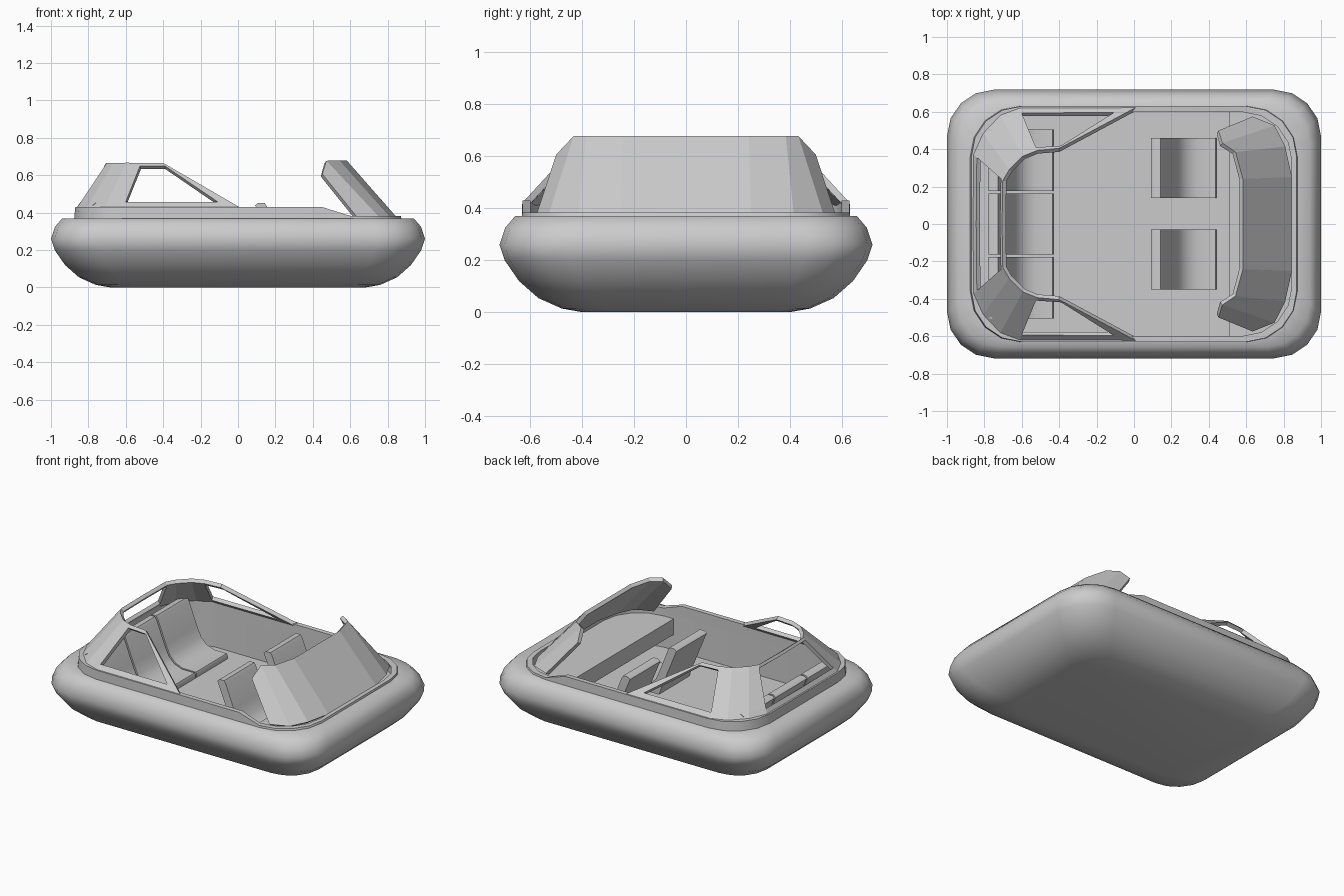
import bpy, bmesh, math
from mathutils import Vector

if "Cube" in bpy.data.objects:
    bpy.data.objects.remove(bpy.data.objects["Cube"])


def make(name, verts, faces, angle=35):
    me = bpy.data.meshes.new(name)
    me.from_pydata([tuple(v) for v in verts], [], faces)
    ob = bpy.data.objects.new(name, me)
    bpy.context.collection.objects.link(ob)
    bm = bmesh.new()
    bm.from_mesh(me)
    bmesh.ops.remove_doubles(bm, verts=bm.verts, dist=1e-4)
    bmesh.ops.recalc_face_normals(bm, faces=bm.faces)
    bm.to_mesh(me)
    bm.free()
    if angle:
        bpy.ops.object.select_all(action='DESELECT')
        ob.select_set(True)
        bpy.context.view_layer.objects.active = ob
        bpy.ops.object.shade_smooth_by_angle(angle=math.radians(angle))
    return ob


def round_rect(hx, hy, r, n=4):
    pts = []
    for k, (sx, sy) in enumerate([(1, 1), (-1, 1), (-1, -1), (1, -1)]):
        for i in range(n + 1):
            a = math.radians(90 * k + 90 * i / n)
            pts.append((sx * (hx - r) + r * math.cos(a), sy * (hy - r) + r * math.sin(a)))
    return pts


def loft(name, loops, caps=True, closed=False, angle=35):
    n = len(loops[0])
    verts = [v for lp in loops for v in lp]
    faces = []
    for j in range(len(loops) if closed else len(loops) - 1):
        a, b = j * n, ((j + 1) % len(loops)) * n
        faces += [(a + i, a + (i + 1) % n, b + (i + 1) % n, b + i) for i in range(n)]
    if caps:
        faces += [tuple(range(n)), tuple(range(len(verts) - n, len(verts)))]
    return make(name, verts, faces, angle)


def at_z(pts, z):
    return [(x, y, z) for x, y in pts]


# Inflated skirt with the sunken cockpit tub
FLOOR = 0.12
section = [(.32, 0), (.24, .014), (.15, .054), (.075, .12), (.02, .2), (0, .26), (.022, .325), (.06, .37)]
loops = [at_z(round_rect(1 - d, .718 - d, .25 - .3 * d), z) for d, z in section]
tub = round_rect(.845, .6, .26)
loops += [at_z(tub, .37), at_z(tub, FLOOR)]
loft("skirt_hull", loops, angle=49)


# Cockpit rim, high at the rear and stepping down in front
def rim_loop(hx, hy, r, low=None):
    p = round_rect(hx, hy, r)
    p = p[:5] + [(.45, hy)] + p[5:15] + [(.45, -hy)] + p[15:]
    return [(x, y, low if low else (.43 if x < .5 else .383)) for x, y in p]


loft("cockpit_rim", [rim_loop(.877, .632, .27, .355), rim_loop(.87, .63, .27),
                     rim_loop(.843, .598, .26), rim_loop(.843, .598, .26, .355)],
     caps=False, closed=True)

# Dashboard shelf across the nose of the tub
arc = round_rect(.843, .598, .26)
nose = [(.51, -.598)] + arc[15:] + arc[:5] + [(.51, .598)]
loft("dashboard", [at_z(nose, .225), at_z(nose, .33)], angle=0)


# Curved shell panels: base/top stations on one side, mirrored in y
def shell(name, stations, cells, thick, angle):
    verts, faces = [], []
    for (i, us, vs, holes) in cells:
        (b0, t0), (b1, t1) = stations[i], stations[i + 1]
        b0, t0, b1, t1 = map(Vector, (b0, t0, b1, t1))

        def pt(u, v):
            return b0.lerp(b1, u).lerp(t0.lerp(t1, u), v)
        for a in range(len(us) - 1):
            for c in range(len(vs) - 1):
                if (a, c) in holes:
                    continue
                k = len(verts)
                verts += [pt(us[a], vs[c]), pt(us[a + 1], vs[c]),
                          pt(us[a + 1], vs[c + 1]), pt(us[a], vs[c + 1])]
                faces.append((k, k + 1, k + 2, k + 3))
    ob = make(name, verts, faces, angle)
    m = ob.modifiers.new("mirror", 'MIRROR')
    m.use_axis = (False, True, False)
    s = ob.modifiers.new("solidify", 'SOLIDIFY')
    s.thickness, s.offset = thick, 0
    return ob


V = [0, .12, .93, 1]
canopy = [((.01, .614, .42), (-.40, .395, .658)),
          ((-.61, .612, .42), (-.515, .385, .658)),
          ((-.71, .575, .42), (-.59, .355, .658)),
          ((-.80, .48, .42), (-.66, .285, .658)),
          ((-.85, .37, .42), (-.692, .23, .658)),
          ((-.852, 0, .42), (-.695, 0, .658))]
shell("rear_canopy", canopy,
      [(0, [0, .12, 1], V, {(1, 1)})]
      + [(i, [0, 1], V, set()) for i in (1, 2, 3)]
      + [(4, [0, 1], V, {(0, 1)})], .025, 0)

# Windshield leaning back over the dashboard
shield = [((.63, .565, .372), (.447, .49, .60)),
          ((.745, .52, .372), (.467, .425, .67)),
          ((.80, .41, .372), (.535, .38, .67)),
          ((.835, .25, .372), (.573, .24, .67)),
          ((.835, 0, .372), (.573, 0, .67))]
shell("windshield", shield, [(i, [0, 1], [0, 1], set()) for i in range(4)], .025, 0)

# Seats: one reclined side profile extruded across the width
SEAT = [(-.008, .44), (.008, .453), (.042, .453), (.054, .435), (.115, .28), (.145, .215),
        (.185, .175), (.24, .155), (.335, .155), (.34, .145), (.34, FLOOR), (.12, FLOOR), (.095, .19)]


def seat(name, x, y, w=.32):
    loft(name, [[(x + px, y + s * w / 2, pz) for px, pz in SEAT] for s in (-1, 1)], angle=40)


for i, y in enumerate((-.19, .30)):
    seat(f"front_seat_{i + 1}", .10, y)
for i, y in enumerate((-.34, 0, .34)):
    seat(f"rear_seat_{i + 1}", -.77, y, .328)
